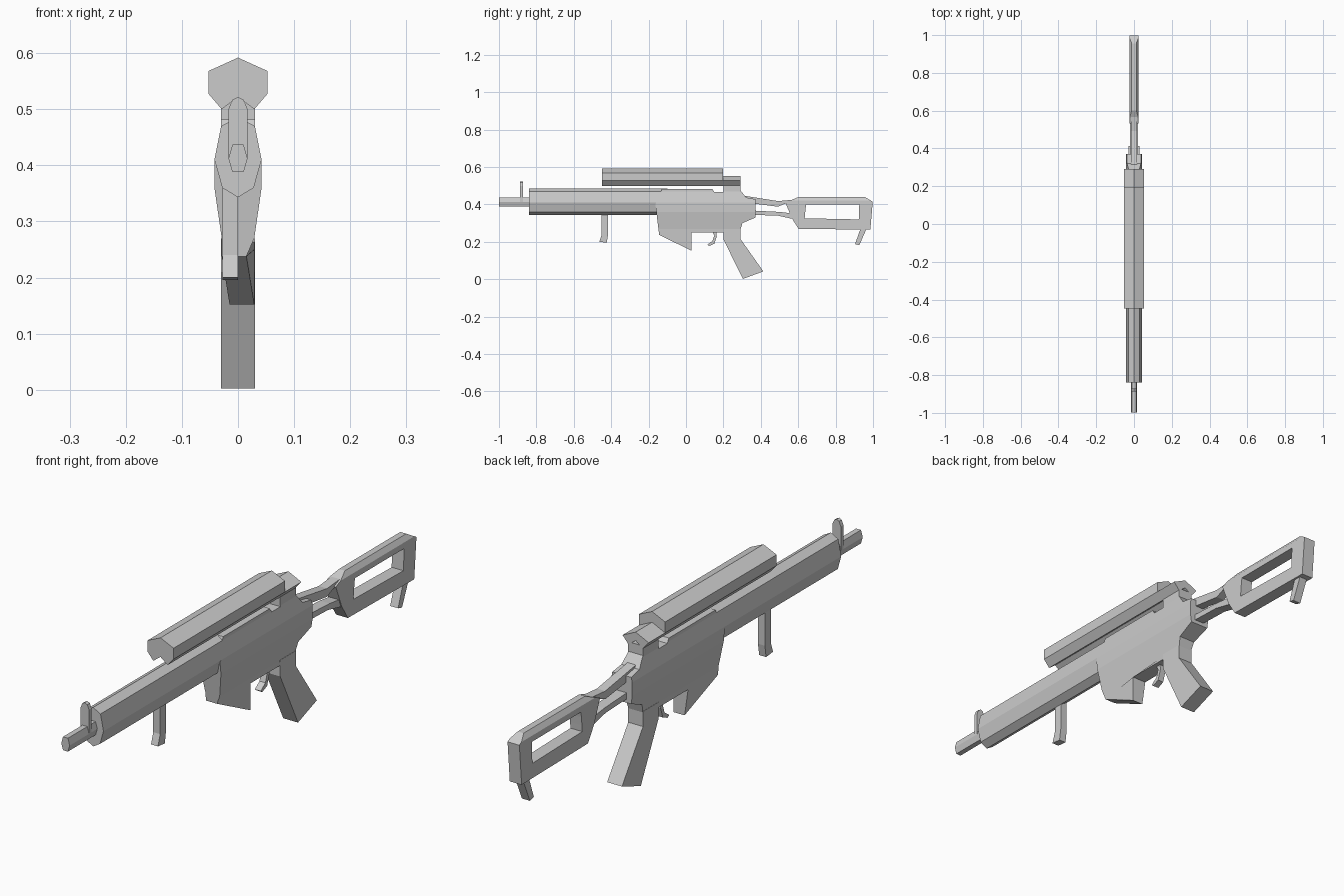
import bpy, bmesh

if "Cube" in bpy.data.objects:
    bpy.data.objects.remove(bpy.data.objects["Cube"])


def finish(bm, name):
    bmesh.ops.recalc_face_normals(bm, faces=bm.faces)
    me = bpy.data.meshes.new(name)
    bm.to_mesh(me)
    bm.free()
    ob = bpy.data.objects.new(name, me)
    bpy.context.collection.objects.link(ob)
    return ob


def half_width(z, levels):
    """Half thickness at height z, interpolated from (z, half) pairs."""
    if z <= levels[0][0]:
        return levels[0][1]
    for (z0, a), (z1, b) in zip(levels, levels[1:]):
        if z <= z1:
            return a + (b - a) * (z - z0) / (z1 - z0)
    return levels[-1][1]


def side_prism(name, outer, half=0.02, inner=None, levels=None, cx=0.0):
    """Side (y, z) profile extruded along x; optional hole and thickness by height."""
    bm = bmesh.new()
    vo = [bm.verts.new((-1, y, z)) for y, z in outer]
    if inner:
        vi = [bm.verts.new((-1, y, z)) for y, z in inner]
        n = len(vo)
        faces = [bm.faces.new((vo[i], vo[(i + 1) % n], vi[(i + 1) % n], vi[i]))
                 for i in range(n)]
    else:
        faces = [bm.faces.new(vo)]
    ext = bmesh.ops.extrude_face_region(bm, geom=faces)
    for v in ext["geom"]:
        if isinstance(v, bmesh.types.BMVert):
            v.co.x = 1
    levels = levels or [(0, half), (1, half)]
    for z, _ in levels:
        bmesh.ops.bisect_plane(bm, geom=bm.verts[:] + bm.edges[:] + bm.faces[:],
                               plane_co=(0, 0, z), plane_no=(0, 0, 1), dist=1e-5)
    for v in bm.verts:
        v.co.x = cx + v.co.x * half_width(v.co.z, levels)
    return finish(bm, name)


def long_prism(name, right_side, y0, y1):
    """Mirror the right half of an (x, z) section and extrude it from y0 to y1."""
    pts = right_side + [(-x, z) for x, z in reversed(right_side) if x > 0]
    bm = bmesh.new()
    a = [bm.verts.new((x, y0, z)) for x, z in pts]
    b = [bm.verts.new((x, y1, z)) for x, z in pts]
    bm.faces.new(a)
    bm.faces.new(b)
    for i in range(len(pts)):
        j = (i + 1) % len(pts)
        bm.faces.new((a[i], a[j], b[j], b[i]))
    return finish(bm, name)


# Barrel, front sight and handguard
long_prism("barrel", [(0.010, 0.437), (0.017, 0.412), (0.010, 0.388)], -1.0, -0.80)
long_prism("front_sight", [(0, 0.522), (0.010, 0.517), (0.017, 0.500), (0.017, 0.412),
                           (0.010, 0.40)], -0.888, -0.873)
long_prism("handguard", [(0, 0.486), (0.030, 0.470), (0.042, 0.410),
                         (0.028, 0.360), (0, 0.343)], -0.84, -0.10)
side_prism("front_grip", [(-0.452, 0.37), (-0.452, 0.24), (-0.465, 0.20), (-0.425, 0.196),
                          (-0.418, 0.24), (-0.418, 0.37)], 0.014, cx=-0.014)

# Receiver with the magazine well, fuller around the middle
receiver = side_prism(
    "receiver",
    [(-0.165, 0.40), (-0.13, 0.482), (0.14, 0.482), (0.15, 0.466), (0.20, 0.466), (0.20, 0.51),
     (0.29, 0.51), (0.29, 0.475), (0.32, 0.437), (0.37, 0.428), (0.37, 0.33),
     (0.30, 0.30), (0.285, 0.25), (0.028, 0.25), (0.028, 0.152), (-0.145, 0.238)],
    levels=[(0.27, 0.029), (0.36, 0.042), (0.41, 0.042), (0.47, 0.030)])
for v in receiver.data.vertices:  # the well floor is skewed sideways
    if v.co.z < 0.245:
        if v.co.y < -0.1:
            v.co.x = min(v.co.x, 0.015)
        else:
            v.co.x = max(v.co.x, -0.015)

# Upper housing: roof-shaped body on a longer chevron base
long_prism("upper_housing", [(0, 0.592), (0.053, 0.568), (0.053, 0.528), (0, 0.553)],
           -0.45, 0.195)
long_prism("upper_housing_base", [(0, 0.553), (0.053, 0.528), (0.029, 0.500), (0, 0.522)],
           -0.45, 0.29)

# Pistol grip and trigger
side_prism("pistol_grip", [(0.20, 0.27), (0.20, 0.21), (0.303, 0.002), (0.412, 0.042),
                           (0.29, 0.215), (0.29, 0.27)], 0.03)
side_prism("trigger", [(0.135, 0.26), (0.15, 0.235), (0.14, 0.205), (0.113, 0.185),
                       (0.122, 0.178), (0.15, 0.19), (0.163, 0.23), (0.16, 0.26)], 0.012)

# Stock: two struts, open frame and rear foot
side_prism("upper_strut", [(0.30, 0.448), (0.49, 0.418), (0.57, 0.425), (0.57, 0.40),
                           (0.53, 0.405), (0.49, 0.388), (0.36, 0.405)], 0.017)
side_prism("lower_strut", [(0.34, 0.368), (0.50, 0.360), (0.58, 0.35), (0.58, 0.32),
                           (0.49, 0.34), (0.34, 0.345)], 0.02)
side_prism(
    "stock_frame",
    [(0.60, 0.440), (0.955, 0.440), (0.997, 0.415), (0.984, 0.265),
     (0.60, 0.270), (0.565, 0.325), (0.53, 0.410)],
    inner=[(0.641, 0.400), (0.90, 0.400), (0.925, 0.400), (0.922, 0.320),
           (0.633, 0.326), (0.635, 0.35), (0.638, 0.38)],
    levels=[(0.27, 0.024), (0.422, 0.024), (0.44, 0.012)])
side_prism("stock_foot", [(0.935, 0.28), (0.902, 0.188), (0.925, 0.182), (0.968, 0.28)], 0.016)

# Centre lengthwise
for ob in bpy.data.objects:
    ob.location.y = 0.0015
